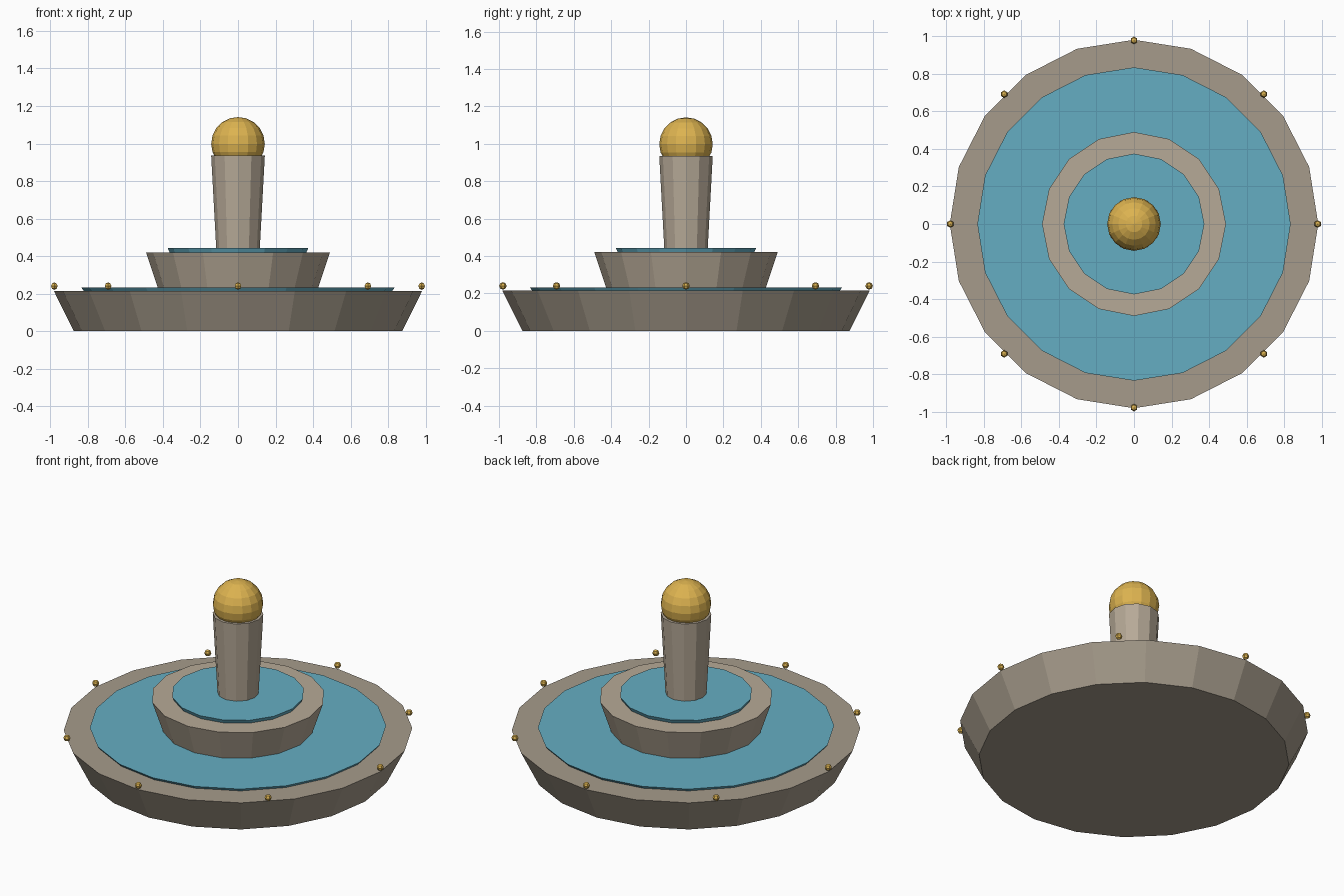
import bpy
from math import cos, sin, pi

if "Cube" in bpy.data.objects:
    bpy.data.objects.remove(bpy.data.objects["Cube"])


def material(name, rgb):
    m = bpy.data.materials.new(name)
    m.diffuse_color = (*rgb, 1)
    m.use_nodes = True
    m.node_tree.nodes["Principled BSDF"].inputs["Base Color"].default_value = m.diffuse_color
    return m


stone = material("stone", (0.38, 0.33, 0.26))
pale_stone = material("pale_stone", (0.47, 0.40, 0.31))
water = material("water", (0.13, 0.42, 0.54))
gold = material("gold", (0.72, 0.45, 0.08))


def finish(name, mat):
    ob = bpy.context.object
    ob.name = name
    ob.data.materials.append(mat)


def frustum(name, sides, r_low, r_high, z_low, z_high, mat):
    bpy.ops.mesh.primitive_cone_add(
        vertices=sides, radius1=r_low, radius2=r_high,
        depth=z_high - z_low, location=(0, 0, (z_low + z_high) / 2))
    finish(name, mat)


def ball(name, segments, rings, radius, location, mat):
    bpy.ops.mesh.primitive_uv_sphere_add(
        segments=segments, ring_count=rings, radius=radius, location=location)
    finish(name, mat)


# Lower tier
frustum("lower_basin", 20, 0.875, 0.982, 0, 0.215, stone)
frustum("lower_water", 20, 0.815, 0.835, 0.205, 0.232, water)

# Upper tier
frustum("upper_basin", 16, 0.425, 0.49, 0.225, 0.42, pale_stone)
frustum("upper_water", 16, 0.36, 0.375, 0.41, 0.443, water)

# Column and finial
frustum("column", 12, 0.115, 0.143, 0.42, 0.935, pale_stone)
ball("finial", 16, 10, 0.143, (0, 0, 0.998), gold)

# Beads around the rim
for i in range(8):
    a = i * pi / 4
    ball(f"rim_bead_{i + 1}", 6, 4, 0.02,
         (0.979 * cos(a), 0.979 * sin(a), 0.24), gold)
